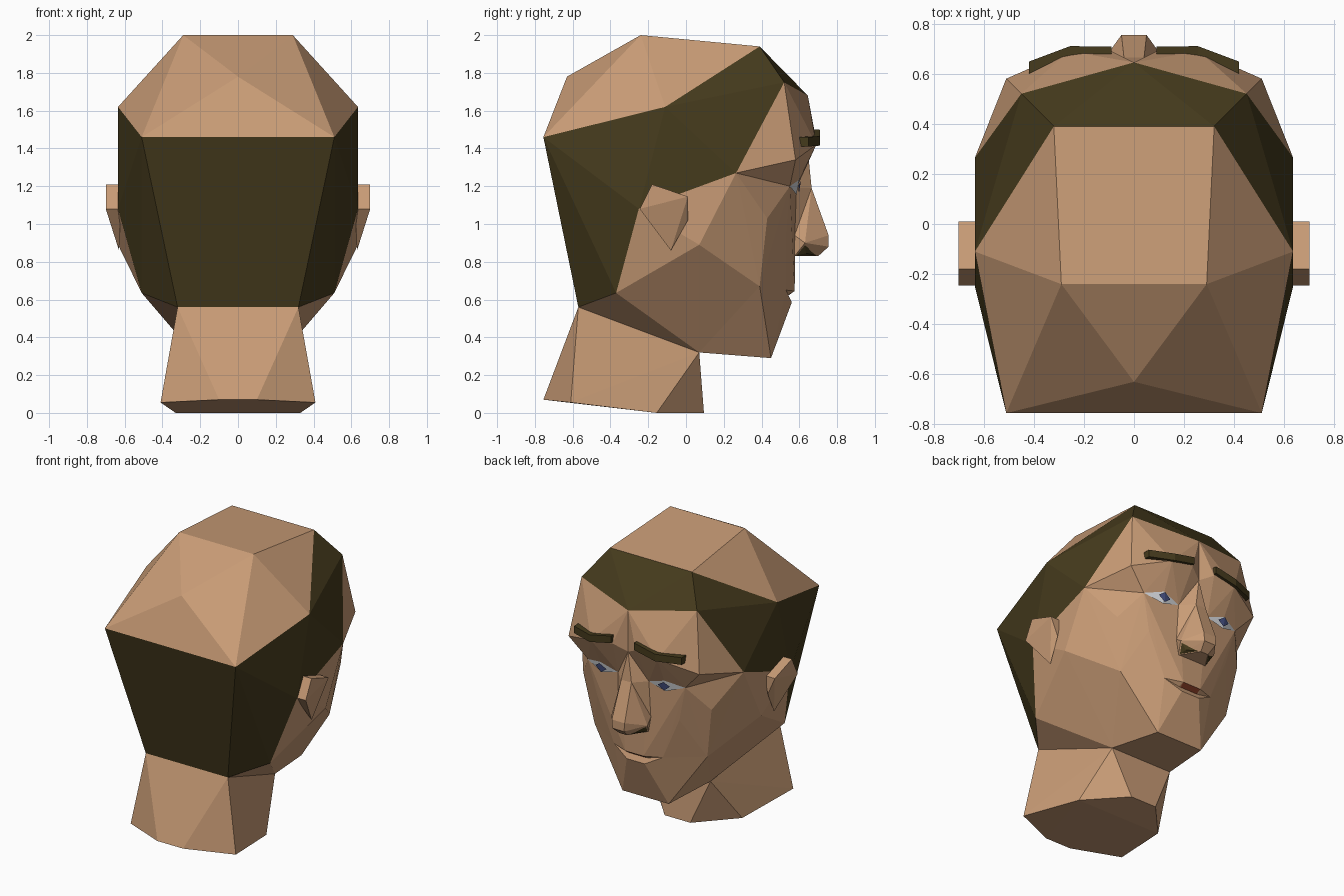
import bpy, bmesh
from mathutils import Vector

if "Cube" in bpy.data.objects:
    bpy.data.objects.remove(bpy.data.objects["Cube"])


def material(name, rgb):
    m = bpy.data.materials.new(name)
    m.diffuse_color = (*rgb, 1)
    m.use_nodes = True
    m.node_tree.nodes["Principled BSDF"].inputs["Base Color"].default_value = m.diffuse_color
    return m


SKIN = material("skin", (0.58, 0.33, 0.18))
HAIR = material("hair", (0.06, 0.043, 0.012))
LIP = material("lip", (0.25, 0.05, 0.02))
WHITE = material("eye_white", (0.65, 0.67, 0.7))
IRIS = material("iris", (0.06, 0.08, 0.22))


def facet_part(name, mat, points, pair=False):
    """Flat-faced solid around the points and their mirror images.
    pair=True makes one solid per side instead of one across the middle."""
    bm = bmesh.new()
    sides = [[Vector((s * x, y, z)) for x, y, z in points] for s in (1, -1)]
    for group in (sides if pair else [sides[0] + [p for p in sides[1] if p.x != 0]]):
        vs = [bm.verts.new(p) for p in group]
        bmesh.ops.convex_hull(bm, input=vs)
    bmesh.ops.delete(bm, geom=[v for v in bm.verts if not v.link_faces], context='VERTS')
    bmesh.ops.recalc_face_normals(bm, faces=bm.faces)
    me = bpy.data.meshes.new(name)
    bm.to_mesh(me)
    bm.free()
    me.materials.append(mat)
    ob = bpy.data.objects.new(name, me)
    bpy.context.collection.objects.link(ob)
    return ob


# landmarks shared by neighbouring parts
back, side, top_front = (.51, -.755, 1.46), (.635, -.11, 1.62), (.32, .39, 1.94)
hairline, peak, temple = (.45, .52, 1.75), (0, .645, 1.68), (.635, .265, 1.27)
behind_ear, jaw_back, nape = (.635, -.25, 1.08), (.51, -.37, .635), (.32, -.57, .56)
jaw, low_cheek = (.24, .07, .32), (.44, .39, .67)
bridge, ridge_mid = (0, .645, 1.39), (.04, .665, 1.19)
eye_in, eye_top = (.12, .585, 1.19), (.25, .60, 1.235)
eye_out, eye_low = (.38, .55, 1.20), (.25, .585, 1.155)
wing_base, wing_low = (.13, .575, .94), (.11, .575, .83)
up_lip, corner, in_lip = (.07, .575, .645), (.19, .53, .65), (.06, .54, .62)

# bare crown, and the hair band round the back and sides
facet_part("crown", SKIN, [back, (0, -.63, 1.78), (.29, -.24, 2), side, top_front])
facet_part("hair", HAIR, [back, side, top_front, hairline, peak, temple,
                          behind_ear, jaw_back, nape])

# forehead halves with the overhanging brow
facet_part("forehead", SKIN, [peak, hairline, temple, (.51, .58, 1.34), (.26, .69, 1.42),
                              (.09, .69, 1.44), bridge, eye_in, eye_top, eye_out], pair=True)

# face and cheeks
facet_part("face", SKIN, [temple, behind_ear, jaw_back, nape, jaw, (.635, .07, .89),
                          low_cheek, (.50, .43, 1.03), eye_out, eye_in, (.32, .53, .95),
                          wing_base, wing_low, up_lip, corner])

# lower jaw with chin, and the upper lip
facet_part("jaw", SKIN, [low_cheek, jaw, (.18, .45, .29), (.07, .56, .585), corner, in_lip])
facet_part("lip", LIP, [up_lip, corner, in_lip])

# nose in two pieces, with nostrils
facet_part("nose_bridge", SKIN, [bridge, ridge_mid, eye_in, wing_base])
facet_part("nose_tip", SKIN, [ridge_mid, (.05, .755, .94), (.045, .755, .88), (.03, .70, .83),
                              (.14, .63, .90), wing_base, wing_low])
facet_part("nostrils", HAIR, [(.04, .69, .834), (.108, .585, .834), (.13, .63, .888),
                              (.10, .635, .845)], pair=True)

# eyes
facet_part("eyes", WHITE, [eye_in, eye_top, eye_out, eye_low], pair=True)
facet_part("irises", IRIS, [(.20, .600, 1.195), (.25, .608, 1.228), (.29, .594, 1.20),
                            (.245, .598, 1.162)], pair=True)

# eyebrows: an inner and an outer bar
bars = [[(x, y - d, z + h) for d in (0, .05) for h in (0, .05)]
        for x, y, z in ((.09, .708, 1.45), (.255, .71, 1.415), (.42, .648, 1.41))]
facet_part("eyebrow_inner", HAIR, bars[0] + bars[1], pair=True)
facet_part("eyebrow_outer", HAIR, bars[1] + bars[2], pair=True)

# ears
facet_part("ears", SKIN, [(.70, -.18, 1.21), (.70, .01, 1.145), (.645, .01, 1.02),
                          (.70, -.245, 1.08), (.63, -.08, .86), (.62, -.18, 1.21),
                          (.62, .01, 1.145), (.62, -.245, 1.08)], pair=True)

# neck
facet_part("neck", SKIN, [nape, jaw, (.10, -.755, .07), (.41, -.61, .055),
                          (.33, -.155, 0), (.10, .095, 0)])
